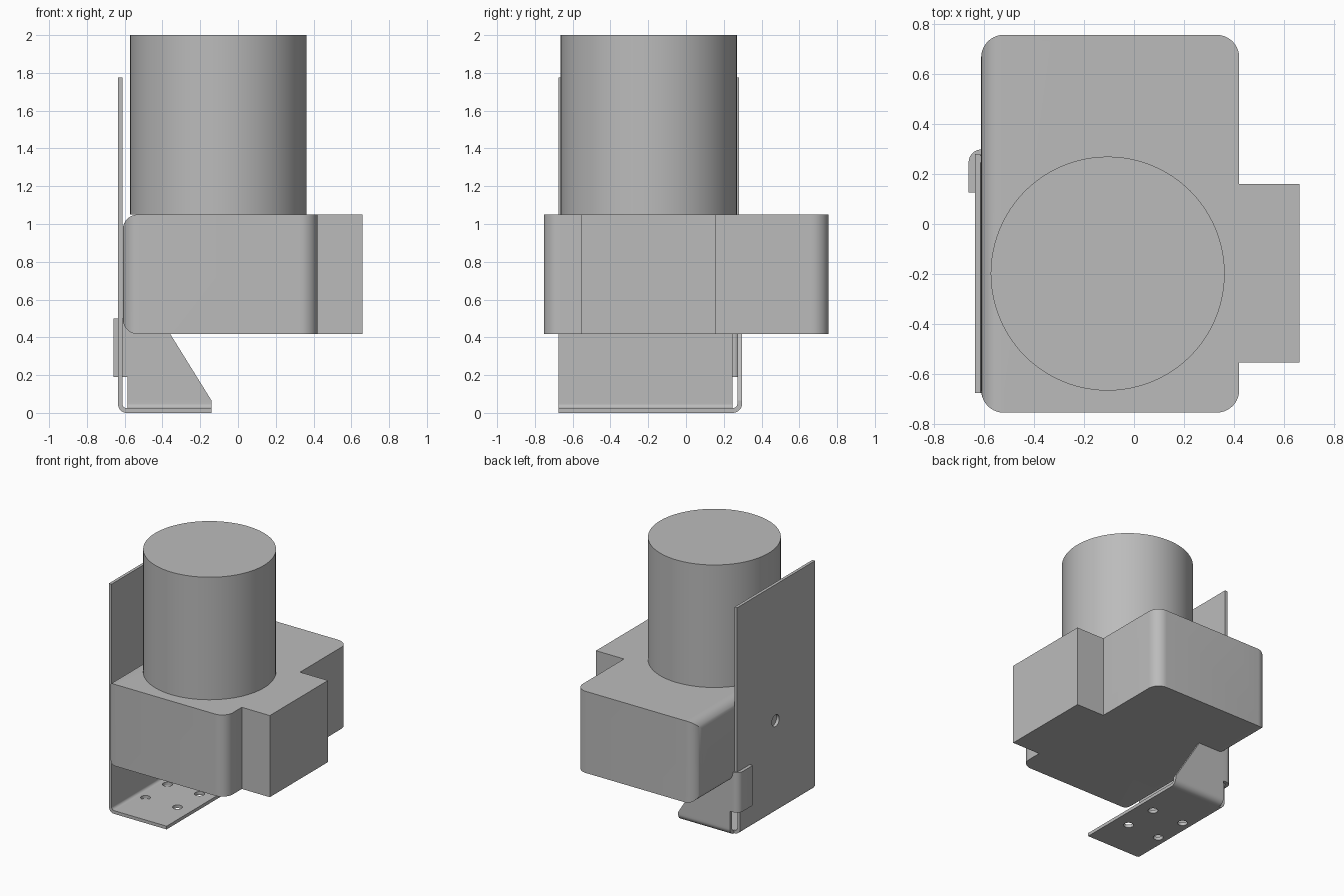
import bpy, bmesh, math
from mathutils import Vector

old = bpy.data.objects.get("Cube")
if old:
    bpy.data.objects.remove(old, do_unlink=True)

grey = bpy.data.materials.new("plain_grey")
grey.use_nodes = True
colour = (0.5, 0.5, 0.5, 1)
grey.diffuse_color = colour
next(n for n in grey.node_tree.nodes
     if n.type == 'BSDF_PRINCIPLED').inputs["Base Color"].default_value = colour


def rounded(points, steps=10):
    """Outline from (u, v) corners; a third value rounds that corner."""
    out = []
    for i, p in enumerate(points):
        c = Vector(p[:2])
        if len(p) == 2:
            out.append(c)
            continue
        a = (Vector(points[i - 1][:2]) - c).normalized()
        b = (Vector(points[(i + 1) % len(points)][:2]) - c).normalized()
        centre = c + (a + b) * p[2]          # corners are right angles
        for k in range(steps + 1):
            t = k / steps * math.pi / 2
            out.append(centre - b * p[2] * math.cos(t) - a * p[2] * math.sin(t))
    return out


def prism(name, outline, axis, lo, hi):
    """Extrude an outline along an axis from lo to hi."""
    place = {'x': lambda p, d: (d, p[0], p[1]),
             'y': lambda p, d: (p[0], d, p[1]),
             'z': lambda p, d: (p[0], p[1], d)}[axis]
    bm = bmesh.new()
    ends = [[bm.verts.new(place(p, d)) for p in outline] for d in (lo, hi)]
    n = len(outline)
    for ring in ends:
        bm.faces.new(ring)
    for i in range(n):
        j = (i + 1) % n
        bm.faces.new((ends[0][i], ends[0][j], ends[1][j], ends[1][i]))
    bmesh.ops.recalc_face_normals(bm, faces=bm.faces)
    mesh = bpy.data.meshes.new(name)
    bm.to_mesh(mesh)
    bm.free()
    mesh.materials.append(grey)
    ob = bpy.data.objects.new(name, mesh)
    bpy.context.collection.objects.link(ob)
    return ob


def circle(u, v, r, sides):
    return [(u + r * math.cos(2 * math.pi * k / sides),
             v + r * math.sin(2 * math.pi * k / sides)) for k in range(sides)]


def activate(ob):
    bpy.ops.object.select_all(action='DESELECT')
    ob.select_set(True)
    bpy.context.view_layer.objects.active = ob


def cut(ob, tool, operation='DIFFERENCE'):
    tool.hide_render = True
    activate(ob)
    mod = ob.modifiers.new("cut", 'BOOLEAN')
    mod.object, mod.operation, mod.solver = tool, operation, 'EXACT'
    bpy.ops.object.modifier_apply(modifier=mod.name)
    bpy.data.objects.remove(tool, do_unlink=True)


# Housing with its side block, rounded in plan and along its -x face
housing = prism("housing", rounded([
    (-0.61, -0.753, 0.09), (0.42, -0.753, 0.09), (0.42, -0.553), (0.66, -0.553),
    (0.66, 0.16), (0.42, 0.16), (0.42, 0.755, 0.09), (-0.61, 0.755, 0.09)]),
    'z', 0.417, 1.05)
section = prism("housing_section", rounded([
    (-0.61, 0.417, 0.08), (1, 0.417), (1, 1.05), (-0.61, 1.05, 0.08)]),
    'y', -1, 1)
cut(housing, section, 'INTERSECT')

# Large cylinder on top
drum = prism("drum", circle(-0.105, -0.198, 0.467, 96), 'z', 1.05, 2.0)

# Tall wall of the bracket, notched at the lower back corner
wall = prism("bracket_wall", [
    (-0.675, 0.05), (0.245, 0.05), (0.245, 0.5), (0.28, 0.5),
    (0.28, 1.775), (-0.675, 1.775)], 'x', -0.635, -0.612)
cut(wall, prism("wall_hole", circle(-0.19, 0.72, 0.045, 32), 'x', -0.7, -0.6))

# Foot of the bracket, bent up into the wall
foot = prism("bracket_foot", rounded([
    (-0.635, 0.05), (-0.635, 0, 0.045), (-0.14, 0), (-0.14, 0.025),
    (-0.612, 0.025, 0.022), (-0.612, 0.05)]), 'y', -0.675, 0.245)
for x in (-0.26, -0.535):
    for y in (-0.1, -0.37):
        cut(foot, prism("foot_hole", circle(x, y, 0.035, 32), 'z', -0.1, 0.1))

# Back gusset: bend, sloped web and the tab hooked round the wall
bend = prism("gusset_bend", rounded([
    (0.245, 0), (0.297, 0, 0.05), (0.297, 0.065), (0.272, 0.065),
    (0.272, 0.025, 0.024), (0.245, 0.025)]), 'x', -0.585, -0.14)
web = prism("gusset_web", [
    (-0.585, 0.065), (-0.14, 0.065), (-0.41, 0.5), (-0.585, 0.5)],
    'y', 0.272, 0.297)
tab = prism("gusset_tab", rounded([
    (-0.585, 0.272), (-0.585, 0.297), (-0.66, 0.297, 0.05), (-0.66, 0.125),
    (-0.635, 0.125), (-0.635, 0.272, 0.025)]), 'z', 0.19, 0.5)

for ob in (housing, drum, wall, foot, bend, web, tab):
    activate(ob)
    bpy.ops.object.shade_smooth_by_angle(angle=math.radians(30))
